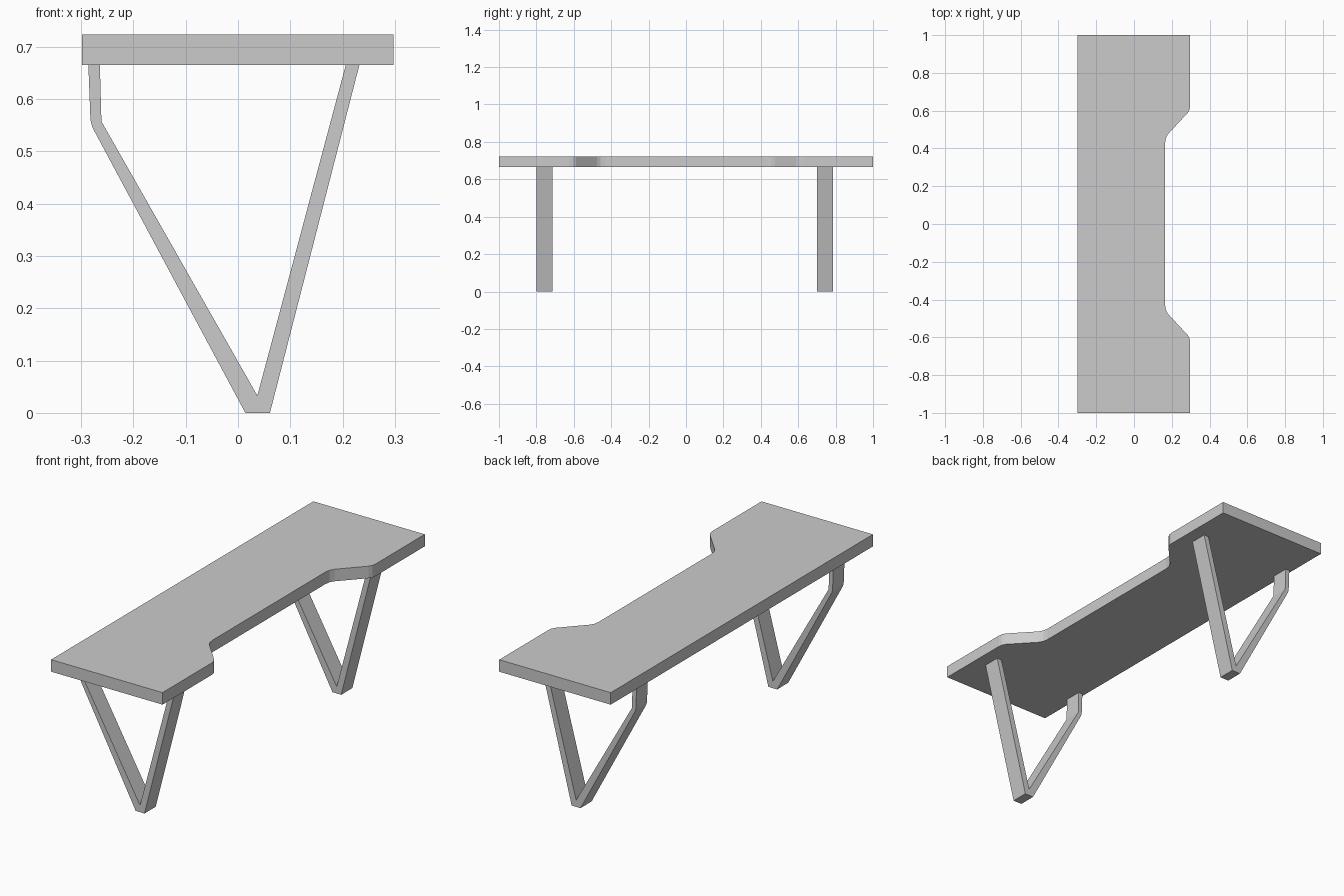
import bpy
import bmesh
from mathutils import Vector

cube = bpy.data.objects.get("Cube")
if cube:
    bpy.data.objects.remove(cube, do_unlink=True)

grey = bpy.data.materials.new("plain_grey")
grey.use_nodes = True
colour = (0.6, 0.6, 0.6, 1.0)
grey.diffuse_color = colour
grey.node_tree.nodes["Principled BSDF"].inputs["Base Color"].default_value = colour


def extrude_profile(name, points, depth):
    """Solid made by sweeping a closed flat outline along a vector."""
    bm = bmesh.new()
    face = bm.faces.new([bm.verts.new(p) for p in points])
    swept = bmesh.ops.extrude_face_region(bm, geom=[face])
    moved = [v for v in swept["geom"] if isinstance(v, bmesh.types.BMVert)]
    bmesh.ops.translate(bm, verts=moved, vec=Vector(depth))
    if face.is_valid and any(len(e.link_faces) > 2 for e in face.edges):
        bm.faces.remove(face)
    bmesh.ops.recalc_face_normals(bm, faces=bm.faces[:])
    mesh = bpy.data.meshes.new(name)
    bm.to_mesh(mesh)
    bm.free()
    mesh.materials.append(grey)
    obj = bpy.data.objects.new(name, mesh)
    bpy.context.collection.objects.link(obj)
    return obj


TOP, UNDERSIDE = 0.723, 0.665

# Tabletop: half outline with the softened recess, mirrored along its length
half = [(-0.298, 1.0), (0.297, 1.0), (0.297, 0.625), (0.294, 0.605),
        (0.284, 0.588), (0.181, 0.477), (0.169, 0.456), (0.165, 0.43)]
outline = half + [(x, -y) for x, y in reversed(half)]
extrude_profile("tabletop", [(x, y, UNDERSIDE) for x, y in outline],
                (0, 0, TOP - UNDERSIDE))

# Legs: bent V-shaped flat bar frames
leg = [(-0.286, UNDERSIDE), (-0.282, 0.56), (-0.278, 0.545), (0.014, 0),
       (0.061, 0), (0.232, UNDERSIDE), (0.206, UNDERSIDE), (0.037, 0.033),
       (-0.261, 0.557), (-0.264, UNDERSIDE)]
for name, start in (("front_leg", -0.80), ("back_leg", 0.70)):
    extrude_profile(name, [(x, start, z) for x, z in leg], (0, 0.085, 0))
